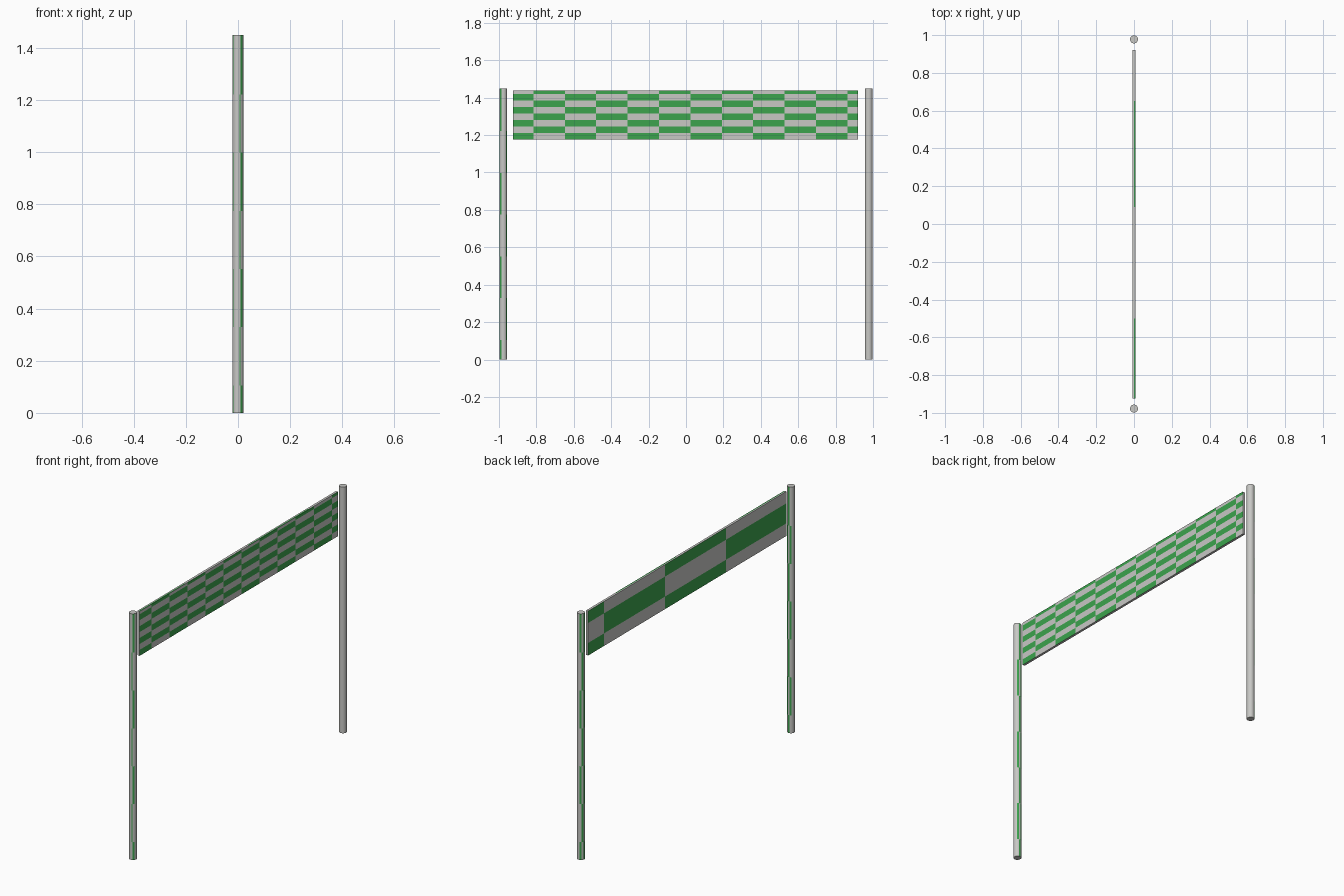
import bpy, bmesh, math

if "Cube" in bpy.data.objects:
    bpy.data.objects.remove(bpy.data.objects["Cube"])


def material(name, rgb):
    m = bpy.data.materials.new(name)
    m.diffuse_color = (*rgb, 1)
    m.use_nodes = True
    m.node_tree.nodes["Principled BSDF"].inputs["Base Color"].default_value = m.diffuse_color
    return m


GREY = material("light_grey", (0.58, 0.58, 0.56))
GREEN = material("green", (0.045, 0.37, 0.075))


def finish(bm, name):
    bmesh.ops.remove_doubles(bm, verts=bm.verts, dist=1e-5)
    me = bpy.data.meshes.new(name)
    bm.to_mesh(me)
    bm.free()
    me.materials.append(GREY)
    me.materials.append(GREEN)
    ob = bpy.data.objects.new(name, me)
    bpy.context.collection.objects.link(ob)
    return ob


def quad(bm, pts, green=False):
    f = bm.faces.new([bm.verts.new(p) for p in pts])
    f.material_index = int(green)
    return f


def checker(bm, x, ys, zs, odd):
    """Chequered side of the banner at the given x, facing away from x = 0."""
    for i, (a, b) in enumerate(zip(ys, ys[1:])):
        for j, (c, d) in enumerate(zip(zs, zs[1:])):
            p = [(x, a, c), (x, b, c), (x, b, d), (x, a, d)]
            quad(bm, p if x > 0 else p[::-1], (i + j + odd) % 2 == 0)


# Banner: fine chequers on the right side, coarse ones on the left side
Y0, Y1, Z0, Z1, T = -0.925, 0.92, 1.175, 1.437, 0.007
bm = bmesh.new()
fine_y = [Y0] + [-0.816 + 0.1679 * i for i in range(11)] + [Y1]
fine_z = [Z0 + 0.035 * i for i in range(8)] + [Z1]
checker(bm, T, fine_y, fine_z, 0)
checker(bm, -T, [Y0, -0.36, 0.207, 0.773, Y1], [Z0, 1.249, 1.367, Z1], 1)

# Banner rim: top edge with alternating green half, plain bottom and ends
tops = [Y0, -0.5, 0.09, 0.65, Y1]
for i, (a, b) in enumerate(zip(tops, tops[1:])):
    quad(bm, [(0, a, Z1), (T, a, Z1), (T, b, Z1), (0, b, Z1)], i % 2 == 0)
quad(bm, [(-T, Y0, Z1), (0, Y0, Z1), (0, Y1, Z1), (-T, Y1, Z1)])
quad(bm, [(-T, Y1, Z0), (T, Y1, Z0), (T, Y0, Z0), (-T, Y0, Z0)])
quad(bm, [(-T, Y0, Z0), (T, Y0, Z0), (T, Y0, Z1), (-T, Y0, Z1)])
quad(bm, [(T, Y1, Z0), (-T, Y1, Z0), (-T, Y1, Z1), (T, Y1, Z1)])
finish(bm, "banner")


# Poles: round posts with narrow strips of alternating green bands
def pole(name, y, strips, n=24, r=0.021):
    bm = bmesh.new()
    zs = [0, 0.105, 0.33, 0.552, 0.775, 0.998, 1.222, 1.45]
    ring = [(r * math.cos(math.tau * k / n), y + r * math.sin(math.tau * k / n))
            for k in range(n)]
    for k in range(n):
        (ax, ay), (bx, by) = ring[k], ring[(k + 1) % n]
        for j, (c, d) in enumerate(zip(zs, zs[1:])):
            quad(bm, [(ax, ay, c), (bx, by, c), (bx, by, d), (ax, ay, d)],
                 k in strips and j % 2 == strips[k]).smooth = True
    quad(bm, [(px, py, zs[-1]) for px, py in ring])
    quad(bm, [(px, py, 0) for px, py in ring[::-1]])
    ob = finish(bm, name)
    bpy.context.view_layer.objects.active = ob
    ob.select_set(True)
    bpy.ops.object.shade_smooth_by_angle(angle=math.radians(40))
    ob.select_set(False)


# strip index (15 degree steps from +x) -> band parity that is green
pole("front_pole", -0.977,
     {20: 0, 21: 0, 19: 1, 3: 1, 4: 1, 5: 0, 6: 0, 7: 1, 8: 1, 14: 0})
pole("back_pole", 0.977,
     {7: 0, 8: 0, 9: 1, 10: 1, 11: 0, 12: 0})
